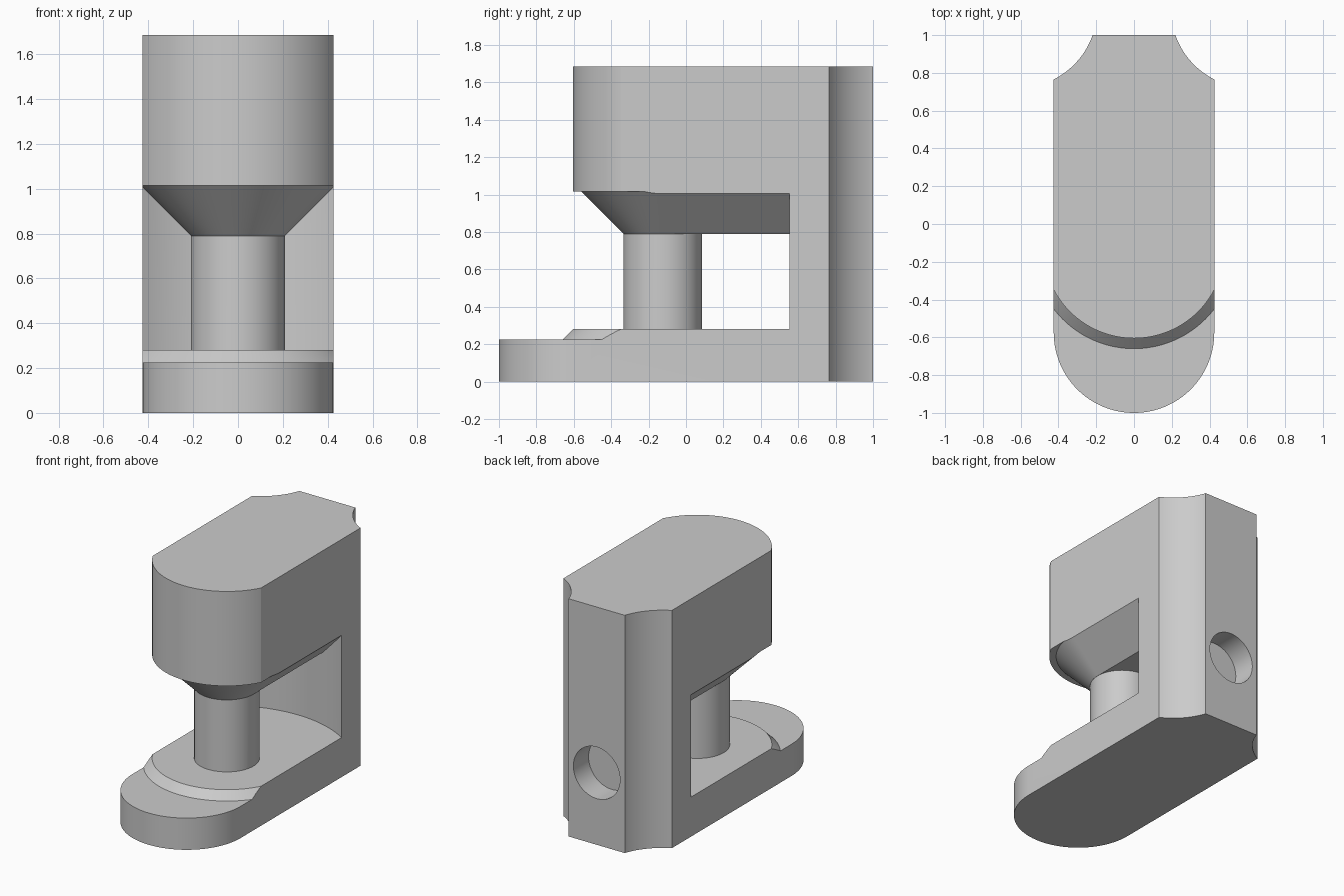
import bpy, bmesh
from math import sin, cos, pi, atan2, radians

cube = bpy.data.objects.get("Cube")
if cube:
    bpy.data.objects.remove(cube)

HALF = 0.425        # half width of the body
AXIS = -0.125       # y of the post axis
HEIGHT = 1.685

grey = bpy.data.materials.new("plain grey")
grey.use_nodes = True
colour = (0.6, 0.6, 0.6, 1)
grey.diffuse_color = colour
grey.node_tree.nodes["Principled BSDF"].inputs["Base Color"].default_value = colour


def arc(cx, cy, r, a, b, n=32):
    return [(cx + r * cos(a + (b - a) * i / n), cy + r * sin(a + (b - a) * i / n))
            for i in range(n + 1)]


def slot(r):
    """Round-fronted outline about the post axis, running straight to the back."""
    return arc(0, AXIS, r, pi, 2 * pi, 64) + [(r, 1.2), (-r, 1.2)]


def loft(name, layers):
    """Closed solid through outlines of equal length at rising heights."""
    bm = bmesh.new()
    rings = [[bm.verts.new((x, y, z)) for x, y in outline] for outline, z in layers]
    for low, high in zip(rings, rings[1:]):
        for i in range(len(low)):
            j = (i + 1) % len(low)
            bm.faces.new((low[i], low[j], high[j], high[i]))
    bm.faces.new(rings[0][::-1])
    bm.faces.new(rings[-1])
    bmesh.ops.recalc_face_normals(bm, faces=bm.faces)
    mesh = bpy.data.meshes.new(name)
    bm.to_mesh(mesh)
    bm.free()
    mesh.materials.append(grey)
    obj = bpy.data.objects.new(name, mesh)
    bpy.context.collection.objects.link(obj)
    return obj


def combine(target, tool, operation):
    """Apply a boolean and discard the tool."""
    mod = target.modifiers.new(operation, "BOOLEAN")
    mod.operation, mod.object, mod.solver = operation, tool, "EXACT"
    deps = bpy.context.evaluated_depsgraph_get()
    mesh = bpy.data.meshes.new_from_object(target.evaluated_get(deps))
    target.modifiers.clear()
    target.data = mesh
    bpy.data.objects.remove(tool)


# Oversized base slab
box = [(-0.6, -1.3), (0.6, -1.3), (0.6, 1.4), (-0.6, 1.4)]
body = loft("clamp_body", [(box, -0.1), (box, 0.225)])

# Raised pad with a sloped front
pad = loft("raised_pad", [(slot(0.61), 0.15), (slot(0.48), 0.28)])

# Back column with a hollowed inner face
reach = 0.8
side = atan2(0.675, HALF)
hollow = arc(0, AXIS, reach, pi - side + 0.3, side - 0.3, 64)
wall = hollow + [(0.8, 1.3), (-0.8, 1.3)]
column = loft("back_column", [(wall, 0.1), (wall, 1.5)])

# Post, tapered underside and upper arm
ring = arc(0, AXIS, 0.21, 0, 2 * pi, 64)[:-1]
post = loft("post", [(ring, 0.2), (ring, 0.9)])
taper = loft("tapered_underside", [(slot(0.21), 0.79), (slot(0.46), 1.04)])
arm = loft("upper_arm", [(slot(0.48), 1.015), (slot(0.48), 1.8)])
for part in (pad, column, arm, taper, post):
    combine(body, part, "UNION")

# Trim to the plan: round front, scooped back corners
scoop = arc(0.615, 1.14, 0.42, -2.04, -2.80, 24)
scoop[0], scoop[-1] = (HALF, 0.765), (0.22, 1.0)
plan = arc(0, HALF - 1, HALF, pi, 2 * pi, 64) + scoop + [(-x, y) for x, y in reversed(scoop)]
combine(body, loft("plan", [(plan, 0), (plan, HEIGHT)]), "INTERSECT")

# Blind round hole in the back
hole = loft("hole", [(arc(0, 0, 0.183, 0, 2 * pi, 48)[:-1], z) for z in (0, 0.4)])
hole.rotation_euler.x = -pi / 2
hole.location = (0, 0.83, 0.51)
bpy.context.view_layer.update()
combine(body, hole, "DIFFERENCE")

bpy.ops.object.select_all(action="DESELECT")
body.select_set(True)
bpy.context.view_layer.objects.active = body
bpy.ops.object.shade_smooth_by_angle(angle=radians(25))
